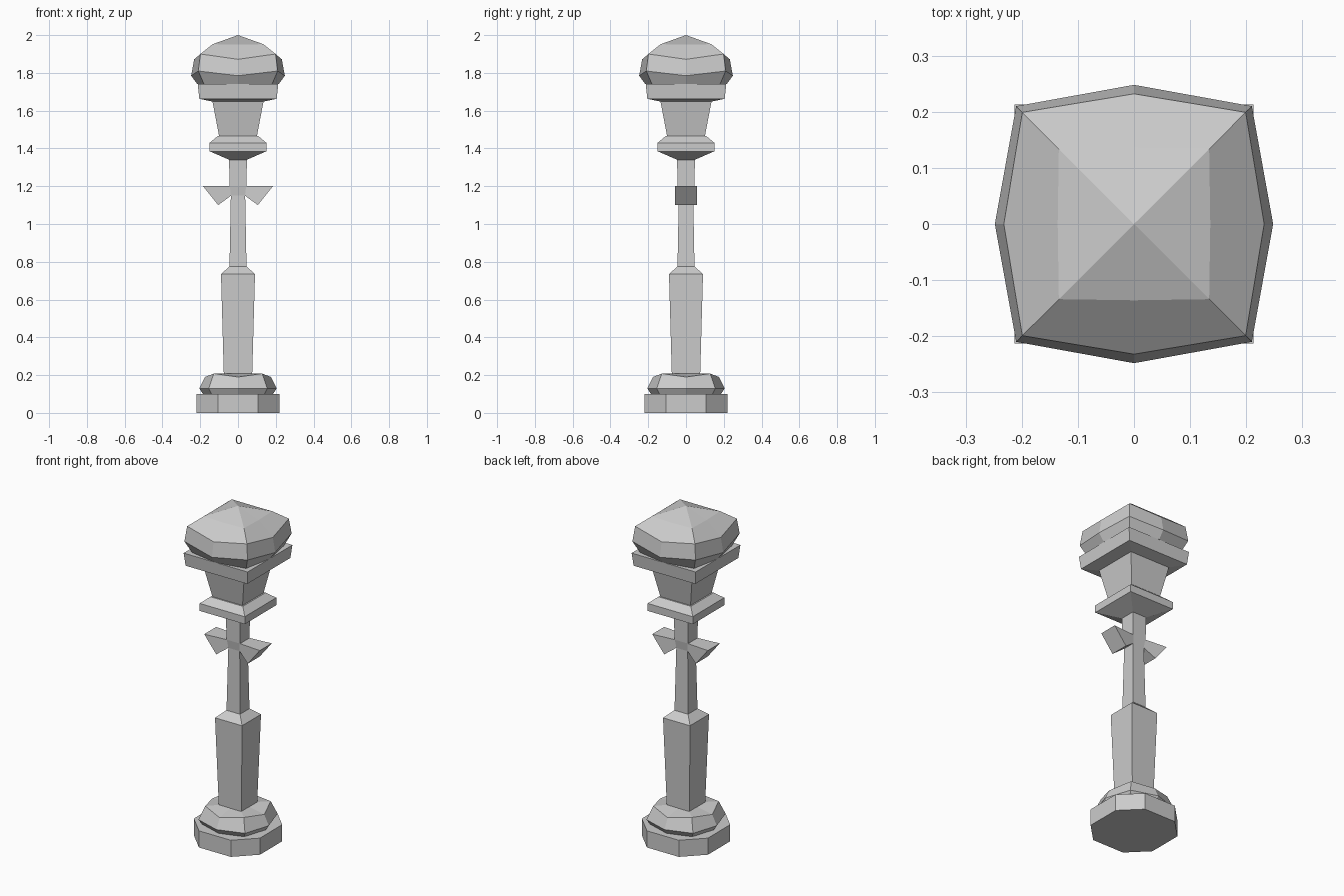
import bpy

if "Cube" in bpy.data.objects:
    bpy.data.objects.remove(bpy.data.objects["Cube"])


def make(name, verts, faces):
    mesh = bpy.data.meshes.new(name)
    mesh.from_pydata(verts, [], faces)
    obj = bpy.data.objects.new(name, mesh)
    bpy.context.collection.objects.link(obj)
    return obj


def loft(name, rings):
    """Skin a stack of equal-count rings and close both ends."""
    n = len(rings[0])
    verts = [v for ring in rings for v in ring]
    faces = [tuple(reversed(range(n)))]
    for k in range(len(rings) - 1):
        a, b = k * n, (k + 1) * n
        for i in range(n):
            j = (i + 1) % n
            faces.append((a + i, a + j, b + j, b + i))
    faces.append(tuple(range(len(verts) - n, len(verts))))
    return make(name, verts, faces)


def square(h, z):
    return [(-h, -h, z), (h, -h, z), (h, h, z), (-h, h, z)]


def bulged(corner, zc, mid, zm):
    """Square ring whose side midpoints are pushed out and moved in height."""
    ring, x, y = [], 1, 0
    for _ in range(4):
        ring.append((mid * x, mid * y, zm))
        ring.append((corner * (x - y), corner * (x + y), zc))
        x, y = -y, x
    return ring


def cut_square(h, c, z):
    return [(-c, -h, z), (c, -h, z), (h, -c, z), (h, c, z),
            (c, h, z), (-c, h, z), (-h, c, z), (-h, -c, z)]


def square_stack(name, profile):
    return loft(name, [square(h, z) for h, z in profile])


# Footing
loft("footing", [cut_square(0.22, 0.106, 0), cut_square(0.22, 0.106, 0.1)])
loft("base_cushion", [bulged(0.14, 0.1, 0.185, 0.1),
                      bulged(0.155, 0.13, 0.205, 0.13),
                      bulged(0.128, 0.208, 0.175, 0.19),
                      bulged(0.07, 0.21, 0.07, 0.21)])

# Post: thick lower column and thin shaft
square_stack("post", [(0.075, 0.2), (0.09, 0.735), (0.045, 0.775),
                      (0.038, 1.15), (0.045, 1.2), (0.047, 1.34)])

# Wedge-shaped crossbar arms, flaring outwards
for name, s in (("left_arm", -1), ("right_arm", 1)):
    section = [(0.037, 0.038, 1.15), (0.105, 0.057, 1.1),
               (0.185, 0.057, 1.2), (0.043, 0.045, 1.2)]
    rings = [[(s * x, side * y, z) for x, y, z in section]
             for side in (-s, s)]
    loft(name, [list(r) for r in rings])

# Lantern: collar, body and roof plate
square_stack("lantern", [(0.047, 1.34), (0.15, 1.385), (0.15, 1.43),
                         (0.108, 1.465), (0.1, 1.465), (0.135, 1.648),
                         (0.205, 1.663), (0.213, 1.74)])

# Domed cap with bulging sides
cap = [bulged(0.18, 1.74, 0.215, 1.74), bulged(0.21, 1.81, 0.248, 1.785),
       bulged(0.199, 1.9, 0.232, 1.872), bulged(0.134, 1.952, 0.136, 1.95)]
verts = [v for ring in cap for v in ring] + [(0, 0, 2.0)]
faces = [tuple(reversed(range(8)))]
for k in range(3):
    for i in range(8):
        j = (i + 1) % 8
        faces.append((k * 8 + i, k * 8 + j, k * 8 + 8 + j, k * 8 + 8 + i))
faces += [(24 + i, 24 + (i + 1) % 8, 32) for i in range(8)]
make("cap", verts, faces)

# Consistent outward normals
import bmesh
for obj in bpy.context.collection.objects:
    bm = bmesh.new()
    bm.from_mesh(obj.data)
    bmesh.ops.recalc_face_normals(bm, faces=bm.faces)
    bm.to_mesh(obj.data)
    bm.free()
